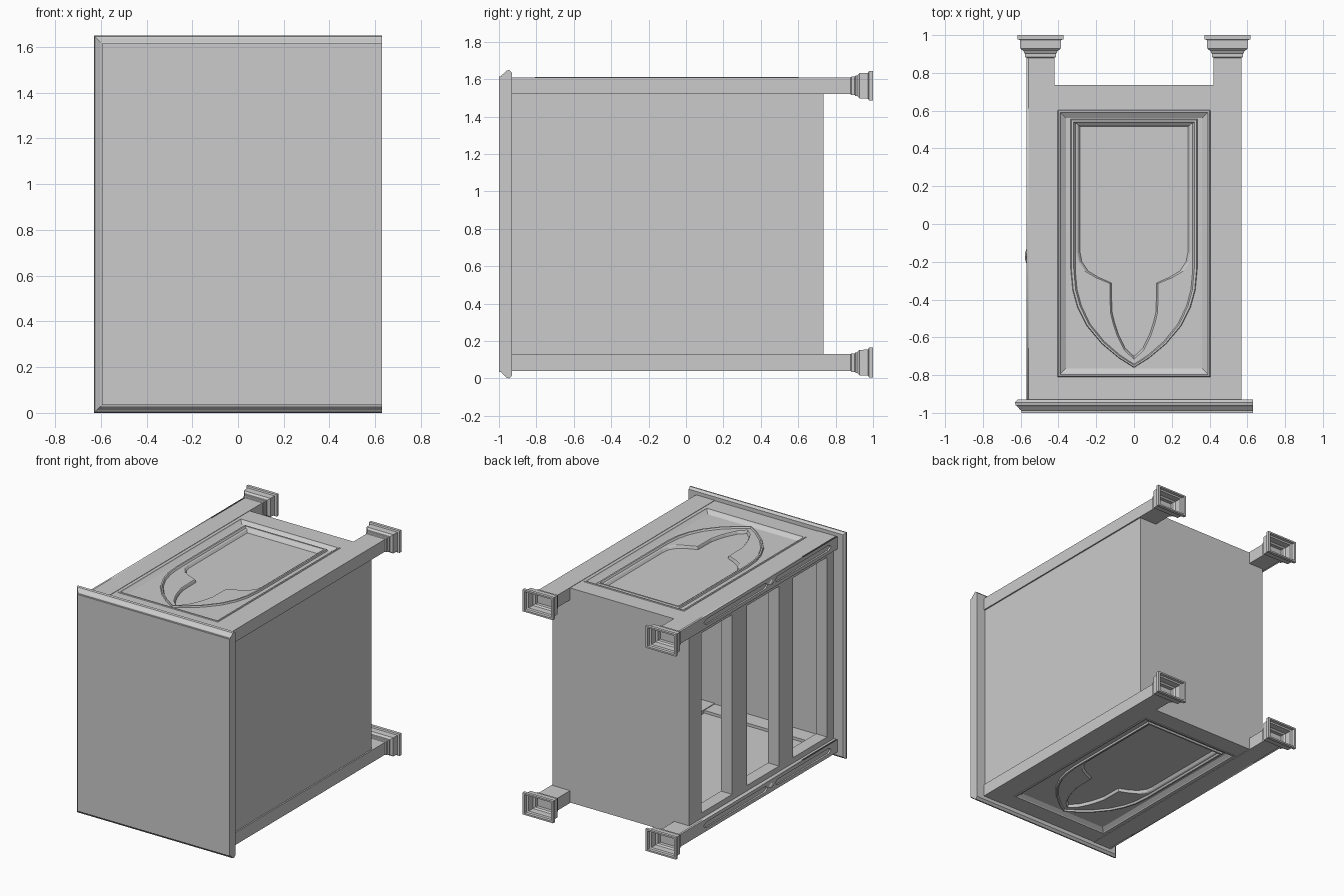
import bpy, bmesh
from mathutils import Matrix, Vector

cube = bpy.data.objects.get("Cube")
if cube:
    bpy.data.objects.remove(cube)

grey = bpy.data.materials.new("plain_grey")
grey.use_nodes = True
colour = (0.6, 0.6, 0.6, 1)
grey.diffuse_color = colour
grey.node_tree.nodes["Principled BSDF"].inputs["Base Color"].default_value = colour

MID = 0.825            # mid height, the mirror plane of both decorated sides
SIDES = (("upper", 1), ("lower", -1))


def finish(name, bm):
    bmesh.ops.recalc_face_normals(bm, faces=bm.faces)
    mesh = bpy.data.meshes.new(name)
    bm.to_mesh(mesh)
    bm.free()
    mesh.materials.append(grey)
    obj = bpy.data.objects.new(name, mesh)
    bpy.context.collection.objects.link(obj)
    return obj


def box(name, x, y, z):
    bm = bmesh.new()
    size = Vector((x[1] - x[0], y[1] - y[0], z[1] - z[0]))
    centre = Vector((sum(x), sum(y), sum(z))) / 2
    bmesh.ops.create_cube(bm, size=1, matrix=Matrix.Translation(centre) @ Matrix.Diagonal(size).to_4x4())
    return finish(name, bm)


def loft(name, rings, caps=(False, False)):
    """Join rings of equal point count with quads; optionally cap the ends."""
    bm = bmesh.new()
    loops = [[bm.verts.new(p) for p in ring] for ring in rings]
    for a, b in zip(loops, loops[1:]):
        for i in range(len(a)):
            j = (i + 1) % len(a)
            bm.faces.new((a[i], a[j], b[j], b[i]))
    for cap, loop in zip(caps, (loops[0], loops[-1])):
        if cap:
            bm.faces.new(loop)
    return finish(name, bm)


def plate(name, outlines, thick, matrix):
    """Flat plate from an outer outline and hole outlines."""
    curve = bpy.data.curves.new(name, "CURVE")
    curve.dimensions = "2D"
    curve.fill_mode = "BOTH"
    curve.extrude = thick / 2
    for outline in outlines:
        spline = curve.splines.new("POLY")
        spline.points.add(len(outline) - 1)
        for point, (u, v) in zip(spline.points, outline):
            point.co = (u, v, 0, 1)
        spline.use_cyclic_u = True
    temp = bpy.data.objects.new(name, curve)
    bpy.context.collection.objects.link(temp)
    bpy.context.view_layer.update()
    mesh = bpy.data.meshes.new_from_object(temp.evaluated_get(bpy.context.evaluated_depsgraph_get()))
    bm = bmesh.new()
    bm.from_mesh(mesh)
    bmesh.ops.transform(bm, matrix=matrix, verts=bm.verts)
    bmesh.ops.remove_doubles(bm, verts=bm.verts, dist=0.0001)
    bpy.data.objects.remove(temp)
    bpy.data.curves.remove(curve)
    bpy.data.meshes.remove(mesh)
    return finish(name, bm)


def rect(x0, x1, y0, y1):
    return [(x0, y0), (x1, y0), (x1, y1), (x0, y1)]


def symmetric(half):
    """Mirror a half outline that starts at the point on the axis."""
    return half + [(-x, y) for x, y in reversed(half) if x > 0]


def inset(outline, d, cy):
    """Shrink an outline about (0, cy) by roughly d."""
    w = max(p[0] for p in outline)
    h = max(p[1] for p in outline) - cy
    return [(x * (1 - d / w), cy + (y - cy) * (1 - d / h)) for x, y in outline]


# Worktop slab, moulded on three edges and flat at the back
top_profile = [(-0.93, 0.015), (-0.945, 0), (-0.96, 0.004), (-0.966, 0.012), (-0.985, 0.028), (-0.987, 0.035), (-1, 0.035)]
loft("top_slab", [[(x, y, z) for x, z in rect(-0.63 + o, 0.63, o, 2 * MID - o)]
                  for y, o in top_profile], (True, True))

# Carcass boards
box("back_board", (0.53, 0.56), (-0.93, 0.735), (0.045, 1.605))
box("base_board", (-0.54, 0.56), (0.70, 0.735), (0.045, 1.605))

# Crossbars between the three open bays
bars = [(0.59, 0.70), (0.07, 0.24), (-0.46, -0.30), (-0.93, -0.855)]
for i, span in enumerate(bars):
    box(f"bay_bar_{i + 1}", (-0.54, -0.45), span, (0.10, 1.55))

# Outlines of the decorated side panels
arch = symmetric([(0, -0.76), (0.08, -0.71), (0.17, -0.635), (0.25, -0.54), (0.30, -0.44),
                  (0.325, -0.35), (0.335, -0.24), (0.335, 0.555)])
trefoil = symmetric([(0, -0.715), (0.05, -0.67), (0.09, -0.59), (0.11, -0.53), (0.125, -0.47), (0.128, -0.315),
                     (0.20, -0.285), (0.26, -0.25), (0.295, -0.20), (0.305, -0.15), (0.305, 0.535)])
FIELD = 0.762          # panel field distance from the mid plane

for side, s in SIDES:
    def ring(outline, h):
        return [(x, y, MID + s * h) for x, y in outline]

    def zspan(a, b):
        return tuple(sorted((MID + s * a, MID + s * b)))

    # Rails and narrow stiles around the panel
    box(f"{side}_base_rail", (-0.42, 0.42), (0.60, 0.735), zspan(0.70, 0.782))
    box(f"{side}_top_rail", (-0.42, 0.42), (-0.93, -0.81), zspan(0.70, 0.782))
    for x in (-0.413, 0.413):
        box(f"{side}_stile", (x - 0.008, x + 0.008), (-0.81, 0.60), zspan(0.72, 0.782))
    box(f"{side}_bay_lip", (-0.54, -0.45), (-0.93, 0.70), zspan(0.655, 0.70))

    # Picture frame moulding sloping down to the field
    frame = [(0, 0.78), (0.004, 0.786), (0.014, 0.786), (0.018, 0.78), (0.045, FIELD)]
    loft(f"{side}_frame_moulding",
         [ring(rect(-0.405 + o, 0.405 - o, -0.81 + o, 0.605 - o), h) for o, h in frame])

    # Panel field with a sunken trefoil
    plate(f"{side}_panel_field", [rect(-0.40, 0.40, -0.80, 0.60), trefoil], 0.02,
          Matrix.Translation((0, 0, MID + s * (FIELD - 0.01))))
    loft(f"{side}_trefoil_recess",
         [ring(trefoil, FIELD), ring(inset(trefoil, 0.008, -0.2), FIELD - 0.004),
          ring(inset(trefoil, 0.02, -0.2), FIELD - 0.02)], (False, True))
    box(f"{side}_inner_lining", (-0.45, 0.53), (-0.93, 0.70), zspan(0.72, 0.735))

    # Raised pointed arch
    ridge = [(0, 0), (0.004, 0.012), (0.016, 0.012), (0.024, 0)]
    loft(f"{side}_arch_moulding", [ring(inset(arch, o, -0.2), FIELD + h) for o, h in ridge])

    # Corner posts and hollow stepped feet
    for end, e in (("front", -1), ("back", 1)):
        inner, outer = 0.42, 0.57 if e > 0 else 0.558
        box(f"{side}_{end}_post", tuple(sorted((e * inner, e * outer))), (-0.93, 0.89), zspan(0.695, 0.785))

        def foot_ring(y, g):
            cx, cz = e * 0.495, MID + s * 0.74
            a, b = 0.075 + g, 0.045 + g * 0.72
            return [(x, y, z) for x, z in rect(cx - a, cx + a, cz - b, cz + b)]
        foot = [(0.88, 0), (0.885, 0.006), (0.902, 0.006), (0.905, 0.012), (0.915, 0.014), (0.928, 0.032),
                (0.974, 0.034), (0.978, 0.048), (1, 0.048), (1, 0.032), (0.98, 0.03),
                (0.975, 0.016), (0.93, 0.014), (0.92, 0), (0.895, 0)]
        loft(f"{side}_{end}_foot", [foot_ring(y, g) for y, g in foot], (True, True))

    # Slotted facing on the front posts, with a diamond between the slots
    def slot(a, b):
        return [(a, 0), (a + 0.03, -0.02), (b - 0.03, -0.02), (b, 0), (b - 0.03, 0.02), (a + 0.03, 0.02)]
    upright = Matrix(((0, 0, 1, -0.564), (1, 0, 0, 0), (0, 1, 0, MID + s * 0.74), (0, 0, 0, 1)))
    plate(f"{side}_post_facing",
          [rect(-0.93, 0.885, -0.045, 0.045), slot(-0.86, -0.21), slot(-0.13, 0.61)], 0.012, upright)
    diamond = [(-0.04, 0), (0, -0.025), (0.04, 0), (0, 0.025)]
    loft(f"{side}_post_diamond",
         [[(x, -0.17 + k * u, MID + s * 0.74 + k * v) for u, v in diamond]
          for x, k in ((-0.569, 1), (-0.576, 0.5))], (False, True))
